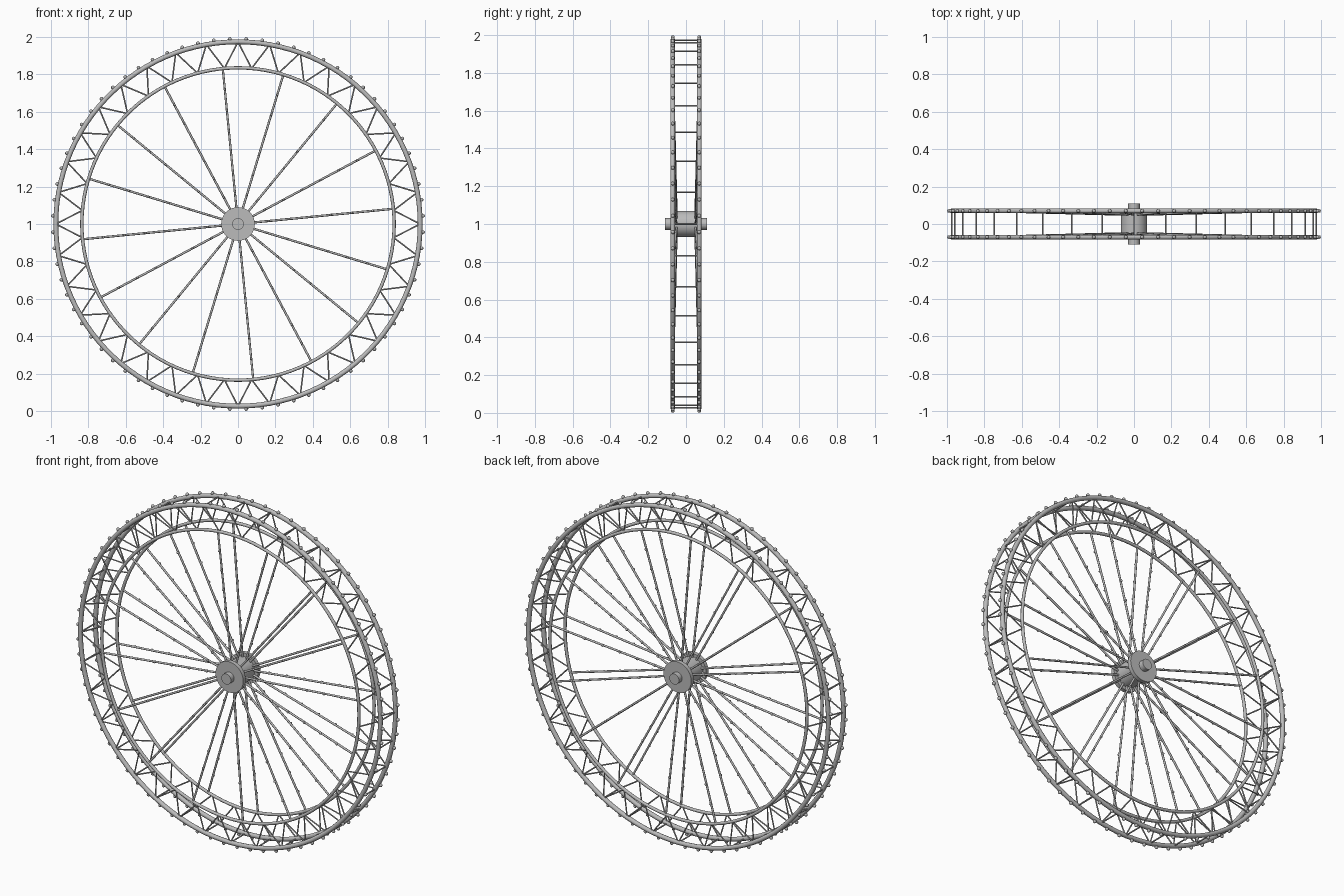
import bpy, bmesh
from math import sin, cos, radians, pi
from mathutils import Vector, Matrix

cube = bpy.data.objects.get("Cube")
if cube:
    bpy.data.objects.remove(cube, do_unlink=True)

STEEL = bpy.data.materials.new("grey_steel")
STEEL.use_nodes = True
STEEL.diffuse_color = (0.5, 0.5, 0.5, 1)
STEEL.node_tree.nodes["Principled BSDF"].inputs["Base Color"].default_value = (0.5, 0.5, 0.5, 1)

CENTRE = Vector((0, 0, 1))
OUTER_R, INNER_R, RING_Y = 0.974, 0.835, 0.07
SIDES = (("front", -1), ("back", 1))


def polar(radius, degrees, y):
    """Point on the wheel at a radius, an angle from +x and a depth."""
    a = radians(degrees)
    return CENTRE + Vector((radius * cos(a), y, radius * sin(a)))


def rod(bm, start, end, radius, segments=8):
    axis = end - start
    turn = axis.to_track_quat('Z', 'Y').to_matrix().to_4x4()
    bmesh.ops.create_cone(bm, cap_ends=True, segments=segments, radius1=radius, radius2=radius,
                          depth=axis.length, matrix=Matrix.Translation((start + end) / 2) @ turn)


def bulb(bm, place, radius):
    bmesh.ops.create_uvsphere(bm, u_segments=8, v_segments=6, radius=radius,
                              matrix=Matrix.Translation(place))


def finish(obj):
    obj.data.materials.clear()
    obj.data.materials.append(STEEL)
    bpy.ops.object.select_all(action='DESELECT')
    obj.select_set(True)
    bpy.context.view_layer.objects.active = obj
    bpy.ops.object.shade_smooth_by_angle(angle=radians(50))


def build(name, bm):
    mesh = bpy.data.meshes.new(name)
    bm.to_mesh(mesh)
    bm.free()
    obj = bpy.data.objects.new(name, mesh)
    bpy.context.collection.objects.link(obj)
    finish(obj)


def ring(name, radius, tube, y):
    bpy.ops.mesh.primitive_torus_add(location=CENTRE + Vector((0, y, 0)), rotation=(pi / 2, 0, 0),
                                     major_radius=radius, minor_radius=tube,
                                     major_segments=108, minor_segments=10)
    obj = bpy.context.object
    obj.name = name
    finish(obj)


for side, s in SIDES:
    y = s * RING_Y
    # Rim rings
    ring(side + "_outer_ring", OUTER_R, 0.013, y)
    ring(side + "_inner_ring", INNER_R, 0.009, y)

    # Zigzag lattice between the rings
    bm = bmesh.new()
    for a in range(0, 360, 10):
        for step in (-5, 5):
            rod(bm, polar(OUTER_R, a, y), polar(INNER_R, a + step, y), 0.004, 6)
    build(side + "_rim_lattice", bm)

    # Bulbs around the rim
    bm = bmesh.new()
    for i in range(72):
        bulb(bm, polar(0.99, 5 * i + 2.5, y), 0.01)
    build(side + "_rim_bulbs", bm)

    # Spokes with a row of bulbs on their outer face
    spokes, bulbs = bmesh.new(), bmesh.new()
    for i in range(16):
        a = 22.5 * i + 5.6
        start, end = polar(0.05, a, s * 0.05), polar(INNER_R, a, y)
        rod(spokes, start, end, 0.006)
        for k in range(1, 7):
            bulb(bulbs, start.lerp(end, k / 7) + Vector((0, s * 0.007, 0)), 0.0065)
    build(side + "_spokes", spokes)
    build(side + "_spoke_bulbs", bulbs)

    # Hub flange
    bm = bmesh.new()
    rod(bm, polar(0, 0, s * 0.057), polar(0, 0, s * 0.08), 0.09, 40)
    build(side + "_hub_flange", bm)

# Bars joining the two sides of the rim
bm = bmesh.new()
for a in range(0, 360, 10):
    rod(bm, polar(OUTER_R, a, -RING_Y), polar(OUTER_R, a, RING_Y), 0.004)
build("rim_crossbars", bm)

# Hub drum and axle
for name, half, radius in (("hub_drum", 0.06, 0.07), ("axle", 0.11, 0.031)):
    bm = bmesh.new()
    rod(bm, polar(0, 0, -half), polar(0, 0, half), radius, 32)
    build(name, bm)
